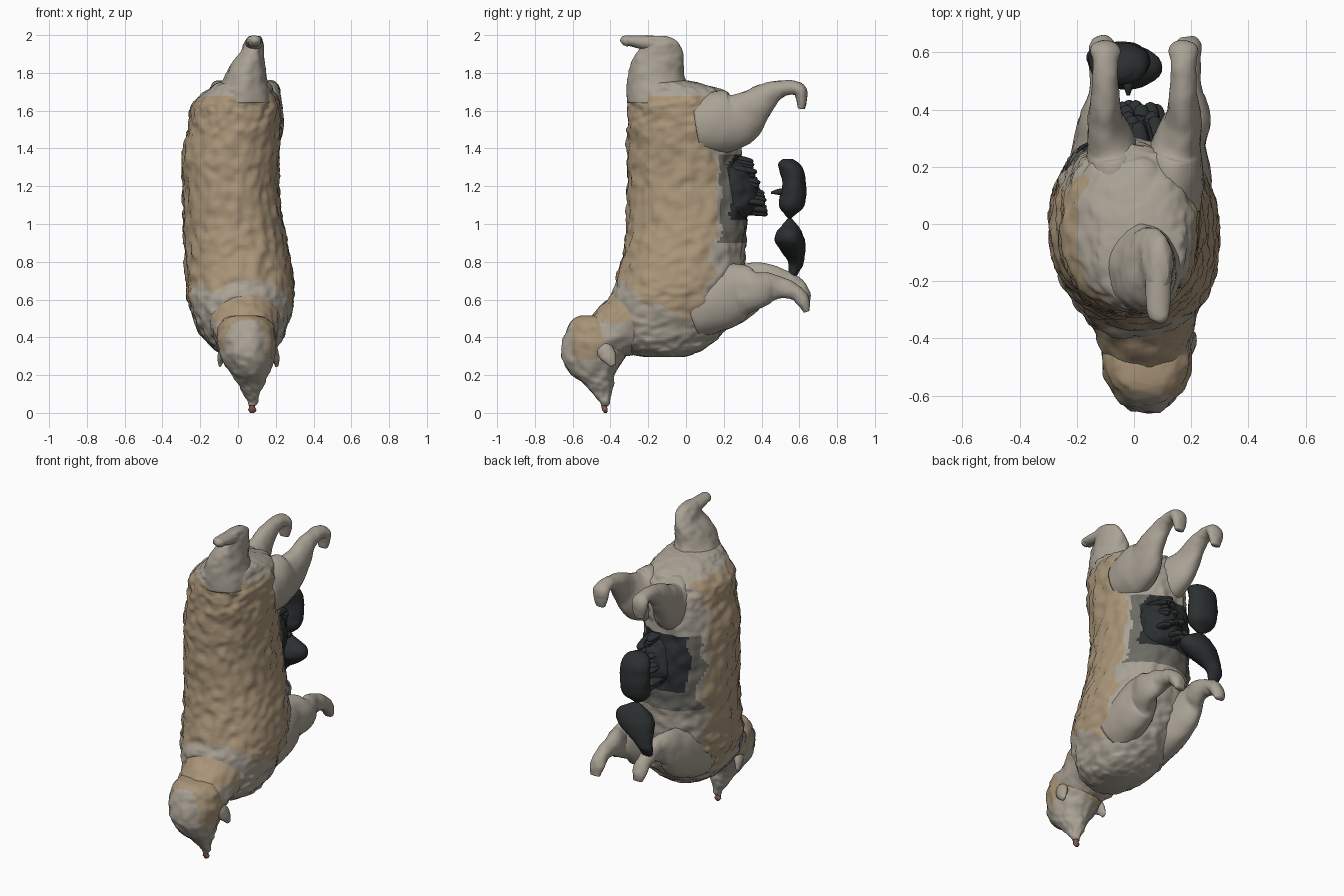
import bpy, bmesh, math, random
from mathutils import Vector, noise

random.seed(4)


def material(name, rgb):
    m = bpy.data.materials.new(name)
    m.diffuse_color = (*rgb, 1)
    return m


TAN = material("tan_wool", (0.40, 0.30, 0.19))
PALE = material("pale_wool", (0.40, 0.36, 0.30))
STAIN = material("stained_wool", (0.15, 0.145, 0.125))
DARK = material("dark", (0.025, 0.029, 0.03))
RED = material("reddish_tip", (0.22, 0.10, 0.08))
MATS = [TAN, PALE, STAIN, DARK, RED]


def spline(pts, n):
    """Catmull-Rom samples through tuples of any length."""
    p = [pts[0]] + list(pts) + [pts[-1]]
    out = []
    for i in range(1, len(p) - 2):
        for k in range(n):
            t = k / n
            out.append([0.5 * (2 * b + (c - a) * t + (2 * a - 5 * b + 4 * c - d) * t * t
                               + (3 * b - a - 3 * c + d) * t ** 3)
                        for a, b, c, d in zip(*p[i - 1:i + 3])])
    return out + [list(pts[-1])]


def tube(name, pts, paint, n=6, segs=28, wool=0.0, flat=False, power=2.0):
    """Loft of ellipses along points (x, y, z, width radius, depth radius)."""
    rows = spline(pts, n)
    bm = bmesh.new()
    rings = []
    for i, r in enumerate(rows):
        a, b = rows[max(i - 1, 0)], rows[min(i + 1, len(rows) - 1)]
        t = Vector((0, 0, 1)) if flat else (Vector(b[:3]) - Vector(a[:3])).normalized()
        u = Vector((1, 0, 0))
        u = (u - t * u.dot(t)).normalized()
        v = t.cross(u)
        ring = []
        for s in range(segs):
            ang = 2 * math.pi * s / segs
            c, d = math.cos(ang), math.sin(ang)
            e = 2 / power
            off = (u * math.copysign(abs(c) ** e, c) * max(r[3], .003)
                   + v * math.copysign(abs(d) ** e, d) * max(r[4], .003))
            co = Vector(r[:3]) + off
            if wool:
                k = noise.noise(co * 17) * 0.7 + noise.noise(co * 34) * 0.45
                co += off.normalized() * wool * k
            ring.append(bm.verts.new(co))
        rings.append(ring)
    for a, b in zip(rings, rings[1:]):
        for s in range(segs):
            q = (s + 1) % segs
            bm.faces.new((a[s], a[q], b[q], b[s]))
    bm.faces.new(rings[0][::-1])
    bm.faces.new(rings[-1])
    bmesh.ops.recalc_face_normals(bm, faces=bm.faces)
    me = bpy.data.meshes.new(name)
    for m in MATS:
        me.materials.append(m)
    for f in bm.faces:
        f.smooth = True
        f.material_index = MATS.index(paint(f.calc_center_median()) if callable(paint) else paint)
    bm.to_mesh(me)
    bm.free()
    ob = bpy.data.objects.new(name, me)
    bpy.context.collection.objects.link(ob)
    return ob


def slices(rows):
    """(z, ymin, ymax, xmin, xmax) -> tube points."""
    return [((e + d) / 2, (b + c) / 2, a, (e - d) / 2, (c - b) / 2) for a, b, c, d, e in rows]


def body_paint(c):
    k = noise.noise(c * 7) * 0.1
    if c.y > 0.24 + k * .6 and 1.02 < c.z < 1.36:
        return DARK
    if c.y > 0.17 + k and 0.9 < c.z < 1.36:
        return STAIN
    if c.y > 0.14 + k or c.z > 1.68 or c.z < 0.5 + k - c.y * 0.5:
        return PALE
    return TAN


# Torso, back towards -y
tube("torso", slices([
    (0.295, -.22, -.02, -.03, .11), (0.31, -.28, .04, -.08, .16), (0.35, -.34, .11, -.14, .21),
    (0.42, -.385, .19, -.20, .25), (0.50, -.41, .24, -.235, .275), (0.60, -.40, .28, -.265, .295),
    (0.70, -.37, .305, -.275, .295), (0.85, -.335, .315, -.28, .27), (1.0, -.315, .32, -.29, .24),
    (1.2, -.31, .315, -.29, .215), (1.35, -.31, .29, -.295, .215), (1.5, -.31, .30, -.265, .225),
    (1.6, -.31, .28, -.25, .225), (1.66, -.305, .25, -.22, .21), (1.71, -.30, .19, -.16, .185),
    (1.745, -.29, .08, -.10, .16), (1.76, -.25, .0, -.05, .12)]),
    body_paint, n=9, segs=110, wool=0.02, flat=True, power=2.15)

# Tail stump on top, with a small hooked end
tube("tail", slices([
    (1.64, -.31, .03, -.12, .18), (1.72, -.31, .01, -.10, .165), (1.80, -.305, -.015, -.06, .145),
    (1.86, -.285, -.012, -.03, .14), (1.91, -.26, -.02, .01, .135), (1.95, -.24, -.035, .03, .135),
    (1.98, -.24, -.065, .045, .13), (1.995, -.22, -.10, .06, .12)]),
    PALE, n=6, segs=48, wool=0.01, flat=True)
tube("tail_tip", [(.085, -.12, 1.95, .045, .045), (.085, -.22, 1.96, .045, .038),
                  (.085, -.30, 1.97, .04, .028), (.09, -.325, 1.965, .032, .03),
                  (.09, -.338, 1.955, .012, .015)], PALE)

# Head hanging at the bottom, with neck, ears and muzzle tip
tube("neck", [(.03, -.16, .58, .22, .2), (.035, -.30, .48, .19, .17), (.045, -.42, .41, .16, .135),
              (.05, -.52, .36, .13, .11)],
     lambda c: TAN if c.z > .48 else PALE, segs=64, wool=0.018)
tube("head", slices([
    (.515, -.56, -.42, -.02, .10), (.50, -.595, -.36, -.07, .15), (.45, -.63, -.30, -.105, .19),
    (.36, -.658, -.29, -.11, .20), (.28, -.655, -.33, -.085, .185), (.21, -.61, -.375, -.04, .165),
    (.15, -.54, -.385, 0, .14), (.10, -.495, -.395, .03, .115), (.06, -.46, -.405, .05, .10),
    (.04, -.445, -.415, .06, .09)]),
    lambda c: TAN if c.z > .32 + noise.noise(c * 9) * .1 and c.y > -.6 else PALE,
    n=7, segs=64, wool=0.014, flat=True)
tube("muzzle_tip", [(.075, -.43, .07, .018, .02), (.075, -.432, .03, .016, .015),
                    (.075, -.428, .015, .022, .014), (.073, -.426, .0, .01, .008)], RED, segs=12)
for side, x in (("left", -.06), ("right", .17)):
    s = -1 if x < 0 else 1
    tube("ear_" + side, [(x, -.44, .34, .035, .05), (x + s * .025, -.41, .30, .025, .04),
                         (x + s * .035, -.385, .25, .008, .015)], PALE, segs=16, wool=.008)

# Upper pair of legs
for side, s, foot in (("left", -1, -.10), ("right", 1, .172)):
    mid = .035
    tube("hind_leg_" + side, [
        (mid + s * .09, .06, 1.52, .11, .15), (mid + s * .10, .18, 1.54, .11, .165),
        (mid + s * .115, .28, 1.56, .085, .145), (foot, .36, 1.62, .064, .10),
        (foot, .43, 1.68, .052, .07), (foot, .50, 1.715, .045, .045),
        (foot, .565, 1.722, .044, .038), (foot, .603, 1.705, .052, .036),
        (foot, .612, 1.66, .046, .028), (foot, .612, 1.61, .03, .018)],
        PALE, segs=32, wool=.005)

# Lower pair of legs
for side, s, foot, dz in (("left", -1, -.11, .025), ("right", 1, .19, -.02)):
    tube("front_leg_" + side, [
        (.02 + s * .13, .02, .55, .12, .16), (.02 + s * .14, .16, .60, .11, .17),
        (.02 + s * .15, .28, .645, .085, .15), (foot + s * .02, .37, .67 + dz, .06, .105),
        (foot, .45, .685 + dz, .05, .075), (foot, .53, .675 + dz, .044, .05),
        (foot, .59, .648 + dz, .044, .04), (foot, .622, .605 + dz, .046, .034),
        (foot, .64, .555 + dz, .03, .016)],
        PALE, segs=32, wool=.007)

# Dark shaggy underside: main clump plus ragged tufts
tube("belly_clump", slices([
    (1.02, .24, .30, .0, .06), (1.06, .16, .35, -.08, .12), (1.13, .14, .385, -.10, .14),
    (1.22, .12, .365, -.10, .14), (1.30, .12, .33, -.08, .12), (1.35, .18, .27, -.02, .06)]),
    DARK, segs=40, wool=.02, flat=True)
for i in range(16):
    z = 1.06 + .28 * i / 15
    x = random.uniform(-.05, .09)
    y = .435 - .35 * max(0, z - 1.12) - random.uniform(0, .02)
    tube("belly_tuft_%d" % i, [(x, .24, z + .01, .045, .022), (x, y - .05, z, .032, .018),
                               (x, y - .01, z - .008, .02, .013), (x, y, z - .01, .004, .004)],
         DARK, n=3, segs=10)

# Two loose dark lumps meeting at a thin waist
tube("upper_lump", [
    (-.04, .55, 1.03, .008, .008), (-.04, .552, 1.05, .045, .03), (-.04, .558, 1.09, .085, .065),
    (-.04, .568, 1.15, .095, .07), (-.04, .572, 1.22, .095, .062), (-.04, .562, 1.28, .09, .065),
    (-.04, .545, 1.32, .075, .055), (-.04, .54, 1.345, .03, .025)], DARK, wool=.006, flat=True)
tube("upper_lump_spike", [(-.02, .56, 1.17, .025, .025), (-.02, .49, 1.17, .018, .016),
                          (-.02, .45, 1.165, .006, .005)], DARK, segs=12)
tube("lower_lump", [
    (-.04, .55, 1.03, .008, .008), (-.03, .55, 1.0, .06, .035), (-.02, .548, .96, .11, .065),
    (-.03, .55, .91, .125, .078), (-.06, .565, .86, .10, .065), (-.10, .58, .81, .06, .045),
    (-.12, .58, .77, .045, .035), (-.12, .56, .72, .03, .02)], DARK, wool=.006, flat=True)
